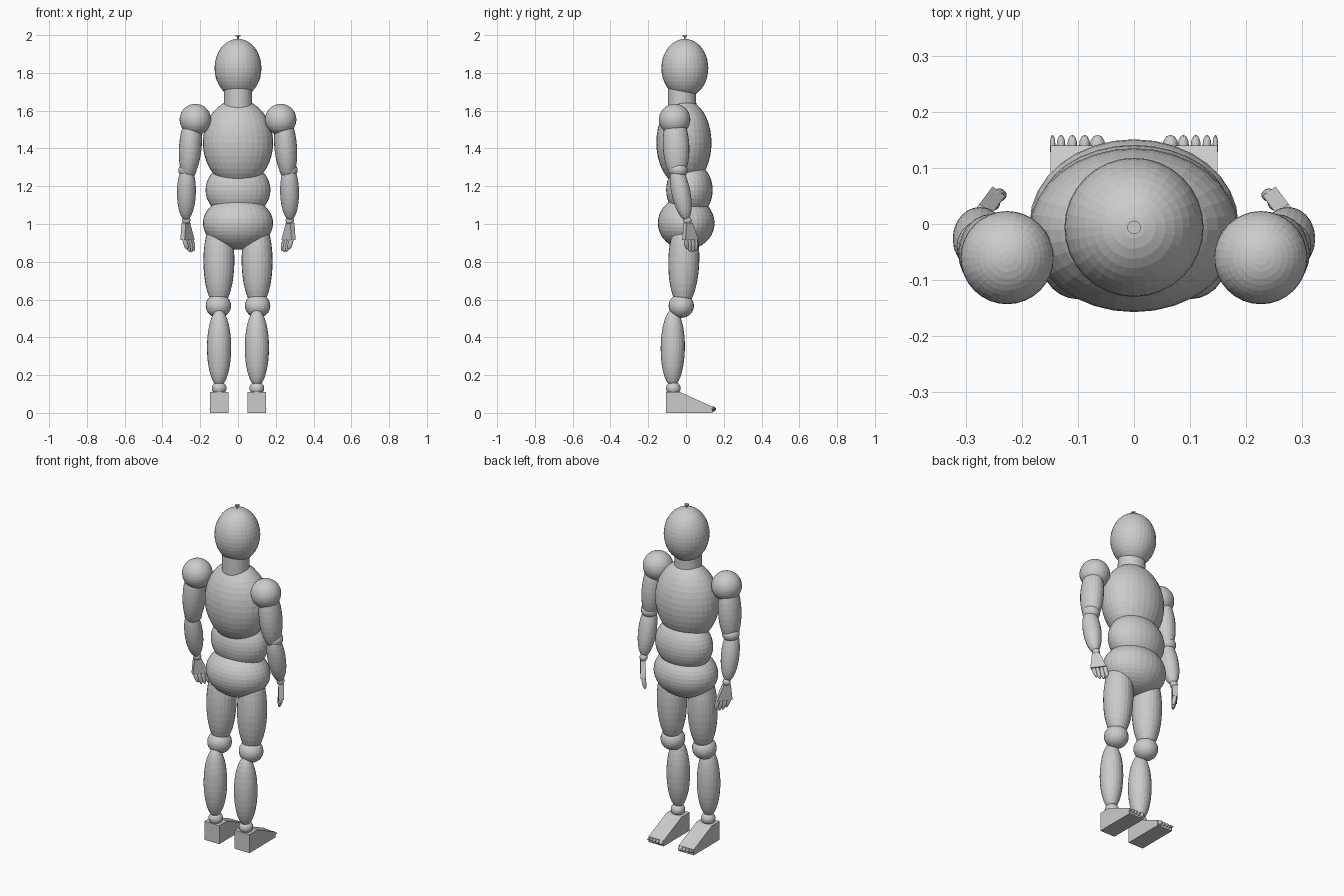
import bpy, bmesh
from mathutils import Vector, Matrix

if "Cube" in bpy.data.objects:
    bpy.data.objects.remove(bpy.data.objects["Cube"])


def finish(name, bm, mirror=False):
    if mirror:
        bmesh.ops.transform(bm, matrix=Matrix.Scale(-1, 4, (1, 0, 0)), verts=bm.verts)
    bmesh.ops.recalc_face_normals(bm, faces=bm.faces)
    me = bpy.data.meshes.new(name)
    bm.to_mesh(me)
    bm.free()
    ob = bpy.data.objects.new(name, me)
    bpy.context.collection.objects.link(ob)
    return ob


def ball(name, c, r, seg=32, rings=20, mirror=False):
    bm = bmesh.new()
    mat = Matrix.Translation(c) @ Matrix.Diagonal((*r, 1))
    bmesh.ops.create_uvsphere(bm, u_segments=seg, v_segments=rings, radius=1, matrix=mat)
    return finish(name, bm, mirror)


def limb(name, a, b, rx, ry, seg=24, rings=18, mirror=False):
    # ellipsoid stretched from point a to point b
    a, b = Vector(a), Vector(b)
    d = b - a
    rot = Vector((0, 0, -1)).rotation_difference(d).to_matrix().to_4x4()
    mat = Matrix.Translation((a + b) / 2) @ rot @ Matrix.Diagonal((rx, ry, d.length / 2, 1))
    bm = bmesh.new()
    bmesh.ops.create_uvsphere(bm, u_segments=seg, v_segments=rings, radius=1, matrix=mat)
    return finish(name, bm, mirror)


def rod(name, c, r1, r2, h, seg=32):
    bm = bmesh.new()
    bmesh.ops.create_cone(bm, cap_ends=True, segments=seg, radius1=r1, radius2=r2,
                          depth=h, matrix=Matrix.Translation(c))
    return finish(name, bm)


def prism(name, points, offset, mirror=False):
    # flat outline pushed along an offset vector
    bm = bmesh.new()
    f = bm.faces.new([bm.verts.new(p) for p in points])
    ext = bmesh.ops.extrude_face_region(bm, geom=[f], use_keep_orig=True)
    vs = [g for g in ext["geom"] if isinstance(g, bmesh.types.BMVert)]
    bmesh.ops.translate(bm, verts=vs, vec=offset)
    return finish(name, bm, mirror)


# head, neck and top pin
ball("head", (0, -.006, 1.825), (.124, .124, .155))
rod("neck", (0, -.021, 1.66), .076, .074, .14)
rod("pin_stem", (0, -.006, 1.985), .004, .004, .025, 12)
rod("pin_cap", (0, -.006, 1.996), .012, .012, .008, 16)

# torso
ball("chest", (0, -.011, 1.43), (.186, .146, .23))
ball("abdomen", (0, .018, 1.18), (.172, .123, .15))
ball("pelvis", (0, .001, 1.005), (.186, .15, .14))

for side, m in (("right", False), ("left", True)):
    # arm
    ball(side + "_shoulder", (.226, -.06, 1.553), (.083,) * 3, mirror=m)
    limb(side + "_upper_arm", (.238, -.06, 1.59), (.266, -.045, 1.235), .06, .07, mirror=m)
    ball(side + "_elbow", (.268, -.04, 1.285), (.048, .048, .042), 24, 16, m)
    limb(side + "_forearm", (.27, -.058, 1.32), (.276, .003, 1.02), .05, .05, mirror=m)
    ball(side + "_wrist", (.274, .008, 1.018), (.022,) * 3, 16, 12, m)

    # palm, turned towards the body
    u, n = Vector((-.6, .8, 0)), Vector((.8, .6, 0))
    top, low = Vector((.277, .012, 1.005)), Vector((.268, .024, .915))
    back = n * -.015
    prism(side + "_palm", [top - u * .02 + back, top + u * .02 + back,
                           low + u * .044 + back, low - u * .044 + back], n * .028, m)

    # fingers and thumb
    tip = Vector((.25, .03, .85))
    for i, s in enumerate((-.034, -.012, .011, .033)):
        end = tip + u * s * .85 + Vector((0, 0, (.014, .002, 0, .006)[i]))
        limb(f"{side}_finger_{i + 1}", low + u * s + Vector((0, 0, .015)), end,
             .012, .012, 12, 10, m)
    limb(side + "_thumb", (.262, .035, .965), (.237, .052, .885), .012, .012, 12, 10, m)

    # leg
    limb(side + "_thigh", (.1, -.005, 1.05), (.102, -.018, .56), .082, .082, mirror=m)
    ball(side + "_knee", (.104, -.025, .567), (.067, .067, .064), 24, 16, m)
    limb(side + "_shin", (.1, -.068, .55), (.1, -.072, .14), .064, .064, mirror=m)
    ball(side + "_ankle", (.1, -.067, .13), (.039, .039, .036), 24, 16, m)

    # wedge foot and toes
    outline = ((-.105, 0), (.14, 0), (.14, .033), (-.03, .11), (-.105, .11))
    prism(side + "_foot", [(.05, y, z) for y, z in outline], Vector((.099, 0, 0)), m)
    for i, (x, r) in enumerate(((.065, .014), (.088, .01), (.11, .009), (.13, .008), (.145, .005))):
        ball(f"{side}_toe_{i + 1}", (x, .139, .02), (r, .02, r), 12, 10, m)
